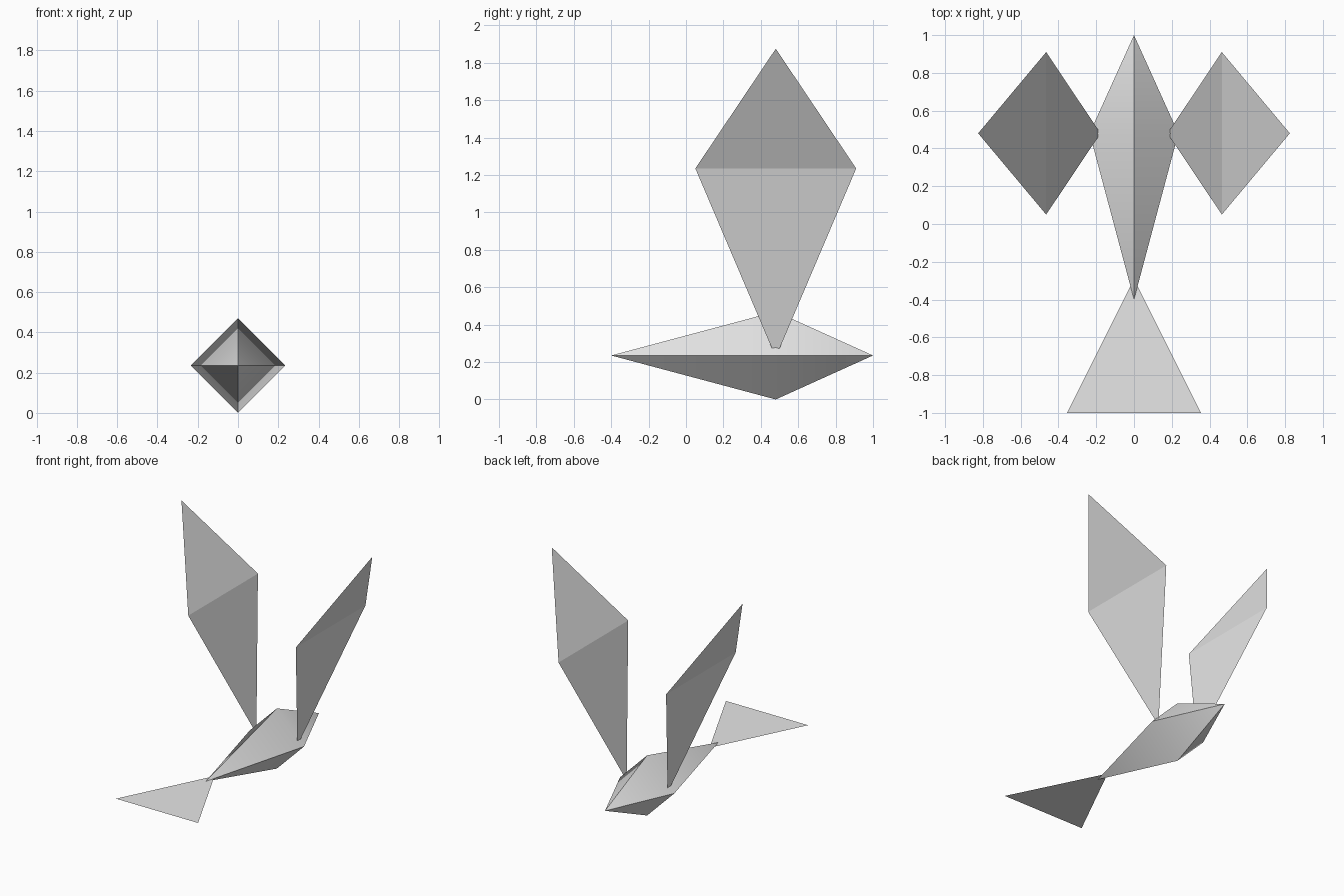
import bpy
import bmesh
import math

cube = bpy.data.objects.get("Cube")
if cube:
    bpy.data.objects.remove(cube, do_unlink=True)

# Single paper-grey colour
GREY = (0.8, 0.8, 0.8, 1)
paper = bpy.data.materials.new("light_grey")
paper.use_nodes = True
paper.diffuse_color = GREY
paper.node_tree.nodes["Principled BSDF"].inputs["Base Color"].default_value = GREY

MID_Y = 0.48   # widest station of the body, shared by the wings
MID_Z = 0.235  # height of the body axis, shared by the tail
HALF = 0.235   # body half width and half height


def make_part(name, points, faces, closed=False):
    bm = bmesh.new()
    verts = [bm.verts.new(p) for p in points]
    for face in faces:
        bm.faces.new([verts[i] for i in face])
    if closed:
        bmesh.ops.recalc_face_normals(bm, faces=bm.faces)
    mesh = bpy.data.meshes.new(name)
    bm.to_mesh(mesh)
    bm.free()
    mesh.materials.append(paper)
    obj = bpy.data.objects.new(name, mesh)
    bpy.context.collection.objects.link(obj)
    return obj


# Body: stretched eight-sided bipyramid from nose to rear point
ring = [(HALF * math.cos(i * math.pi / 2), MID_Y,
         MID_Z + HALF * math.sin(i * math.pi / 2)) for i in range(4)]
ends = [(0, -0.4, MID_Z), (0, 1, MID_Z)]
body = make_part("body", ring + ends,
                 [(i, (i + 1) % 4, end) for end in (4, 5) for i in range(4)],
                 closed=True)
bpy.ops.object.select_all(action='DESELECT')
body.select_set(True)
bpy.context.view_layer.objects.active = body
bpy.ops.object.shade_smooth_by_angle(angle=math.radians(30))

# Wings: thin kites folded across their widest line, rooted inside the body
for side, name in ((1, "left_wing"), (-1, "right_wing")):
    kite = [(side * 0.177, MID_Y, 0.225),
            (side * 0.465, 0.05, 1.235),
            (side * 0.465, 0.91, 1.235),
            (side * 0.825, MID_Y, 1.875)]
    faces = [(0, 1, 2), (1, 3, 2)]
    if side > 0:
        faces = [f[::-1] for f in faces]
    make_part(name, kite, faces)

# Tail: flat horizontal triangle whose tip meets the body point
make_part("tail", [(-0.355, -1, MID_Z), (0.355, -1, MID_Z), (0, -0.29, MID_Z)],
          [(0, 1, 2)])
